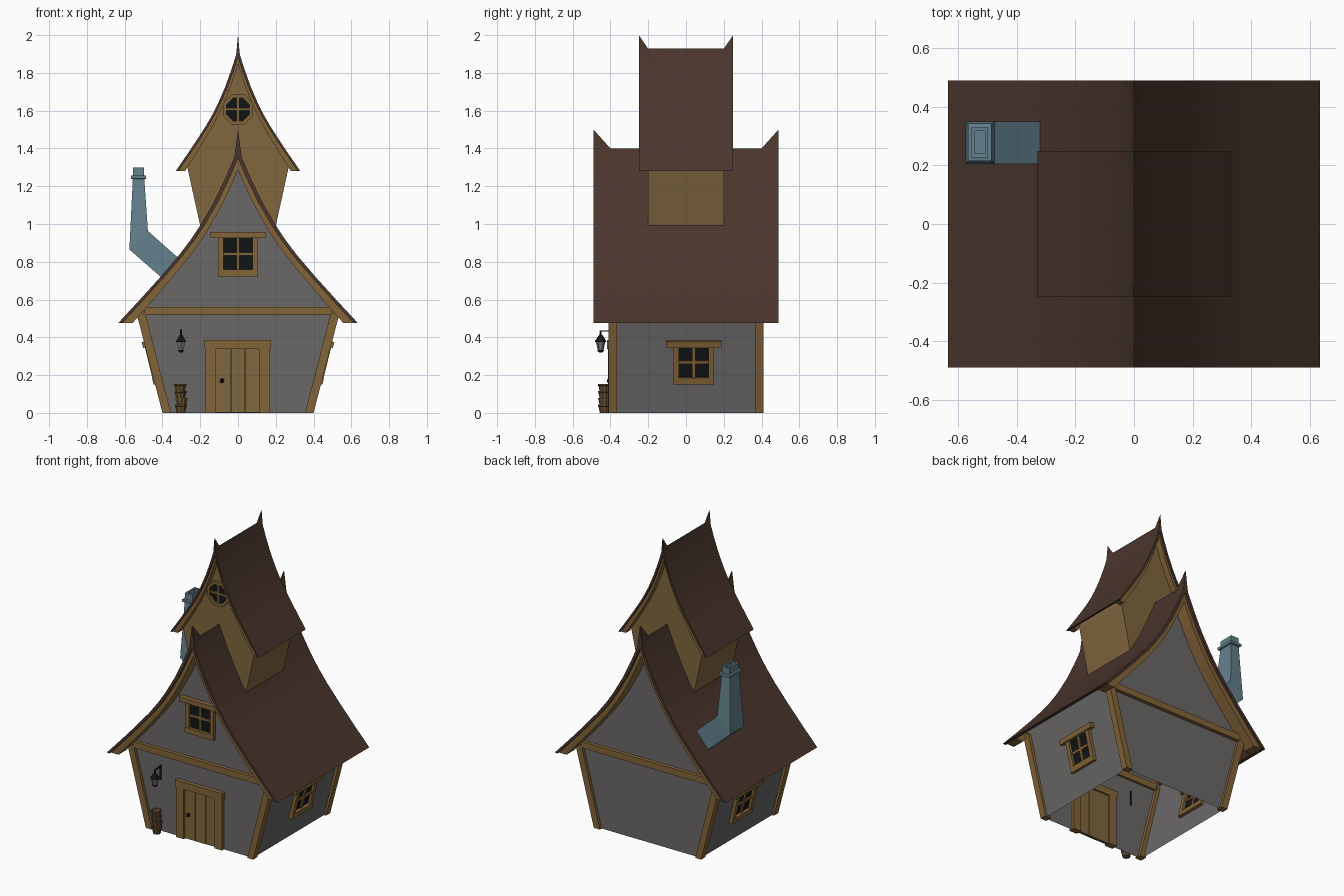
import bpy, bmesh, math
from mathutils import Matrix, Vector

if "Cube" in bpy.data.objects:
    bpy.data.objects.remove(bpy.data.objects["Cube"])


def material(name, r, g, b):
    m = bpy.data.materials.new(name)
    m.diffuse_color = (r, g, b, 1)
    m.use_nodes = True
    m.node_tree.nodes["Principled BSDF"].inputs["Base Color"].default_value = m.diffuse_color
    return m


PLASTER = material("grey plaster", .145, .138, .136)
BEAM = material("beam wood", .225, .128, .040)
PLANK = material("plank wood", .215, .132, .048)
ROOF = material("roof brown", .070, .037, .026)
CHIM = material("chimney blue", .130, .220, .270)
GLASS = material("dark glass", .006, .007, .008)
IRON = material("black iron", .010, .010, .010)
LAMP = material("lamp glass", .180, .180, .190)
POT = material("pot brown", .150, .085, .032)


def finish(name, bm, mat, smooth=False):
    bmesh.ops.recalc_face_normals(bm, faces=bm.faces)
    me = bpy.data.meshes.new(name)
    bm.to_mesh(me)
    bm.free()
    me.materials.append(mat)
    ob = bpy.data.objects.new(name, me)
    bpy.context.collection.objects.link(ob)
    if smooth:
        bpy.ops.object.select_all(action='DESELECT')
        ob.select_set(True)
        bpy.context.view_layer.objects.active = ob
        bpy.ops.object.shade_smooth_by_angle(angle=math.radians(35))
    return ob


def add_loft(bm, rings, caps=True):
    vs = [[bm.verts.new(p) for p in r] for r in rings]
    n = len(vs[0])
    for a, b in zip(vs, vs[1:]):
        for i in range(n):
            bm.faces.new((a[i], a[(i + 1) % n], b[(i + 1) % n], b[i]))
    if caps:
        bm.faces.new(vs[0])
        bm.faces.new(vs[-1])


def loft(name, rings, mat, smooth=False):
    bm = bmesh.new()
    add_loft(bm, rings)
    return finish(name, bm, mat, smooth)


def prism(name, prof, ys, mat, smooth=False):
    return loft(name, [[(x, y, z) for x, z in prof] for y in ys], mat, smooth)


def boxes(name, items, mat, M=Matrix()):
    """items: (x0, x1, y0, y1, z0, z1) boxes placed by matrix M"""
    bm = bmesh.new()
    for x0, x1, y0, y1, z0, z1 in items:
        add_loft(bm, [[M @ Vector(p) for p in ((x0, y0, z), (x1, y0, z), (x1, y1, z), (x0, y1, z))]
                      for z in (z0, z1)])
    return finish(name, bm, mat)


def lathe(name, prof, sides, cx, cy, mat, smooth=False):
    return loft(name, [[(cx + r * math.cos((i + .5) * math.tau / sides),
                         cy + r * math.sin((i + .5) * math.tau / sides), z)
                        for i in range(sides)] for r, z in prof], mat, smooth)


# Flared roof curve shared by both roofs (half width, height; normalised)
CURVE = [(1, 0), (.82, .133), (.65, .262), (.5, .382), (.4, .472), (.315, .559),
         (.2, .695), (.1, .838), (.03, .95), (0, 1)]


def half(w, z0, h, d0=0, d1=0):
    """Right half of the curve, moved inward by d0 (ridge) to d0+d1 (eave)."""
    pts = [(x * w - d0 - d1 * x, z0 + t * h) for x, t in CURVE]
    out = []
    for i, (x, z) in enumerate(pts):
        if x <= 0:
            if x < 0:
                xa, za = pts[i - 1]
                z = za + (z - za) * xa / (xa - x)
            out.append((0, z))
            break
        out.append((x, z))
    return out


def mirror(h):
    return h + [(-x, z) for x, z in reversed(h) if x > 1e-6]


def band(outer, inner):
    return mirror(outer) + mirror(inner)[::-1]


def roof(name, w, z0, h, d, yend, ynotch, spike):
    prof = band(half(w, z0, h), half(w, z0, h, d))
    rings = []
    for y in (-yend, -ynotch, ynotch, yend):
        up = spike if abs(y) == yend else 0
        rings.append([(x, y, z + (up if z > z0 + h - 1e-5 else 0)) for x, z in prof])
    loft(name, rings, ROOF, True)


# Roofs and gable boards
MAIN, TOWER = (.635, .475, .925), (.33, 1.28, .648)
roof("main_roof", *MAIN, .022, .49, .40, .10)
roof("tower_roof", *TOWER, .014, .25, .20, .072)
for s, side in ((-1, "front"), (1, "back")):
    prism(side + "_main_gable_board", band(half(*MAIN, .021), half(*MAIN, .045, .032)),
          (s * .39, s * .475), BEAM, True)
    prism(side + "_tower_gable_board", band(half(*TOWER, .013), half(*TOWER, .023, .027)),
          (s * .20, s * .24), BEAM, True)

# House walls: open shell without a floor
wall = [(.385, 0), (.522, .56)] + [p for p in half(*MAIN, .035) if p[1] > .575]
bm = bmesh.new()
for y in (-.39, .39):
    bm.faces.new([bm.verts.new((x, y, z)) for x, z in mirror(wall)])
for s in (-1, 1):
    bm.faces.new([bm.verts.new((s * x, y, z)) for x, y, z in
                  ((.385, -.39, 0), (.385, .39, 0), (.522, .39, .56), (.522, -.39, .56))])
finish("house_walls", bm, PLASTER)

# Tower body
prism("tower_walls", mirror([(.191, .95), (.268, 1.30)] + [p for p in half(*TOWER, .02) if p[1] > 1.32]),
      (-.2, .2), PLANK)

# Leaning corner posts and cross beams
for sy, side in ((-1, "front"), (1, "back")):
    for sx, hand in ((-1, "left"), (1, "right")):
        loft(f"{side}_{hand}_post",
             [[(sx * x, sy * y, z) for x, y in ((a, .365), (b, .365), (b, .41), (a, .41))]
              for a, b, z in ((.355, .40, 0), (.492, .538, .53))], BEAM)
    boxes(side + "_cross_beam", [(-.495, .495, min(sy * .375, sy * .415), max(sy * .375, sy * .415), .517, .56)], BEAM)


# Framed windows: front gable and both leaning side walls
def window(name, M):
    boxes(name + "_frame", [(-.107, -.078, -.022, .02, 0, .205), (.078, .107, -.022, .02, 0, .205),
                            (-.107, .107, -.024, .02, -.002, .034),
                            (-.146, .146, -.032, .02, .2, .232),
                            (-.009, .009, -.014, .01, .03, .205),
                            (-.08, .08, -.014, .01, .108, .124)], BEAM, M)
    boxes(name + "_glass", [(-.08, .08, -.005, .003, .03, .205)], GLASS, M)


window("gable_window", Matrix.Translation((0, -.39, .725)))
lean = Matrix.Rotation(math.atan(.137 / .56), 4, 'X')
for s, hand in ((-1, "left"), (1, "right")):
    window(hand + "_window", Matrix.Translation((s * .424, .042, .157)) @ Matrix.Rotation(s * math.pi / 2, 4, 'Z') @ lean)


# Round tower window
def octagon(r, y):
    return [(r * math.cos((i + .5) * math.pi / 4), y, 1.607 + r * math.sin((i + .5) * math.pi / 4)) for i in range(8)]


bm = bmesh.new()
add_loft(bm, [octagon(.066, -.195), octagon(.086, -.195), octagon(.086, -.218), octagon(.066, -.218),
              octagon(.066, -.195)], False)
finish("tower_window_frame", bm, BEAM)
loft("tower_window_glass", [octagon(.068, -.199), octagon(.068, -.204)], GLASS)
boxes("tower_window_bars", [(-.007, .007, -.212, -.2, 1.545, 1.669), (-.062, .062, -.212, -.2, 1.6, 1.614)], BEAM)

# Door with frame and knob
boxes("door_leaf", [(-.118, -.04, -.399, -.38, .003, .342), (-.038, .037, -.4, -.38, .003, .342),
                    (.039, .115, -.398, -.38, .003, .342)], PLANK)
boxes("door_frame", [(-.172, -.116, -.412, -.37, 0, .342), (.112, .168, -.412, -.37, 0, .342),
                     (-.177, .175, -.418, -.37, .338, .387)], BEAM)
lathe("door_knob", [(.004, .158), (.011, .163), (.011, .177), (.004, .182)], 8, -.085, -.408, IRON, True)

# Bent chimney with collar and open top
Y0, Y1 = .205, .35
rings = [[(a, y0, za), (b, y0, zb), (b, y1, zb), (a, y1, za)] for a, za, b, zb, y0, y1 in (
    (-.38, .695, -.29, .797, Y0, Y1),
    (-.575, .865, -.477, .963, Y0, Y1),
    (-.557, 1.237, -.496, 1.237, .228, .330),
    (-.567, 1.240, -.486, 1.240, .215, .343),
    (-.567, 1.256, -.486, 1.256, .215, .343),
    (-.555, 1.258, -.498, 1.258, .228, .330),
    (-.555, 1.298, -.498, 1.298, .228, .330),
    (-.544, 1.298, -.509, 1.298, .241, .317),
    (-.544, 1.250, -.509, 1.250, .241, .317))]
loft("chimney", rings, CHIM)

# Hanging lantern
LX, LY = -.302, -.452
lathe("lantern_cap", [(.003, .436), (.006, .415), (.014, .405), (.031, .378), (.027, .374)], 6, LX, LY, IRON)
lathe("lantern_glass", [(.025, .375), (.015, .332)], 6, LX, LY, LAMP)
lathe("lantern_base", [(.018, .334), (.016, .327), (.008, .32)], 6, LX, LY, IRON)
boxes("lantern_bracket", [(LX - .004, LX + .004, LY - .006, -.386, .430, .437),
                          (LX - .005, LX + .005, -.397, -.386, .345, .443)], IRON)

# Stack of flared pots beside the door
for i, dx in enumerate((0, .003, -.002, -.004)):
    z = i * .036
    lathe(f"pot_{i + 1}", [(.024, z), (.031, z + .034), (.034, z + .036), (.034, z + .044),
                           (.028, z + .044), (.024, z + .03)], 10, -.302 + dx, -.432, POT)
